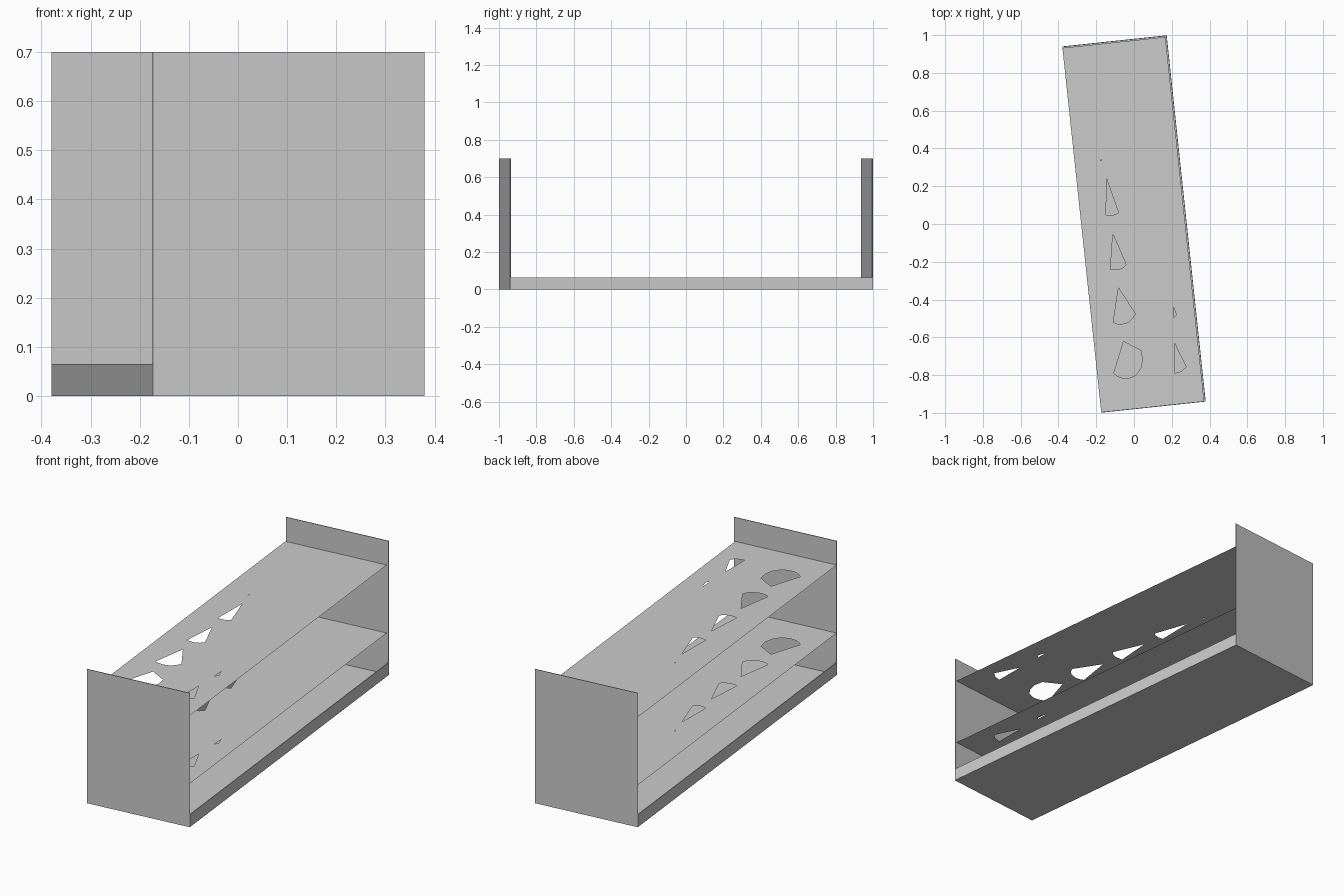
import bpy
from math import radians
from mathutils import Matrix, Vector

if "Cube" in bpy.data.objects:
    bpy.data.objects.remove(bpy.data.objects["Cube"])

W, L, H = 0.556, 1.95, 0.70      # rack width, length, height
T = 0.004                        # sheet thickness
LIP = 0.065                      # tray side height
INSET = 0.008
ROT = Matrix.Rotation(radians(6.08), 4, 'Z')


def slab(name, lo, hi):
    lo, hi = Vector(lo), Vector(hi)
    bpy.ops.mesh.primitive_cube_add(size=1)
    ob = bpy.context.object
    ob.name = name
    size = hi - lo
    ob.matrix_world = ROT @ Matrix.Translation((lo + hi) / 2) @ Matrix.Diagonal((*size, 1))
    return ob


def shelf(name, z, outlines):
    # Flat filled outline: inner loops become holes
    cu = bpy.data.curves.new(name, 'CURVE')
    cu.dimensions = '2D'
    cu.fill_mode = 'BOTH'
    for pts in outlines:
        sp = cu.splines.new('POLY')
        sp.points.add(len(pts) - 1)
        for p, (x, y) in zip(sp.points, pts):
            p.co = (x, y, 0, 1)
        sp.use_cyclic_u = True
    ob = bpy.data.objects.new(name, cu)
    bpy.context.collection.objects.link(ob)
    ob.location.z = z
    bpy.ops.object.select_all(action='DESELECT')
    ob.select_set(True)
    bpy.context.view_layer.objects.active = ob
    bpy.ops.object.convert(target='MESH')
    bpy.context.object.name = name


# End panels
slab("front_panel", (-W/2, -L/2, 0), (W/2, -L/2 + T, H))
slab("back_panel", (-W/2, L/2 - T, 0), (W/2, L/2, H))

# Shallow open tray at the bottom
slab("tray_floor", (-W/2, -L/2 + T, 0), (W/2, L/2 - T, 0.003))
for side, x in (("left", -W/2), ("right", W/2 - T)):
    slab("tray_side_" + side, (x, -L/2 + T, 0.003), (x + T, L/2 - T, LIP))

# Shelf outline and cut-outs, seen from above
a, b = W/2, L/2
border = [(ROT @ Vector((x, y, 0))).to_2d() for x, y in
          ((-a, -b), (a - INSET, -b), (a - INSET, b - INSET), (-a, b - INSET))]
holes = [
    [(-.175, .345), (-.17, .335), (-.177, .335)],
    [(-.145, .24), (-.083, .062), (-.095, .052), (-.12, .045), (-.148, .048)],
    [(-.112, -.052), (-.042, -.215), (-.06, -.232), (-.085, -.242), (-.125, -.242)],
    [(-.082, -.338), (.006, -.475), (-.008, -.5), (-.03, -.52), (-.065, -.53),
     (-.09, -.528), (-.11, -.52)],
    [(-.055, -.622), (.036, -.67), (.045, -.715), (.035, -.765), (.01, -.8),
     (-.025, -.816), (-.06, -.816), (-.085, -.807), (-.107, -.79)],
    [(.208, -.435), (.224, -.48), (.21, -.495)],
    [(.214, -.63), (.276, -.757), (.25, -.78), (.215, -.79)],
]
shelf("lower_shelf", 0.22, [border] + holes)
shelf("upper_shelf", 0.575, [border] + holes)
